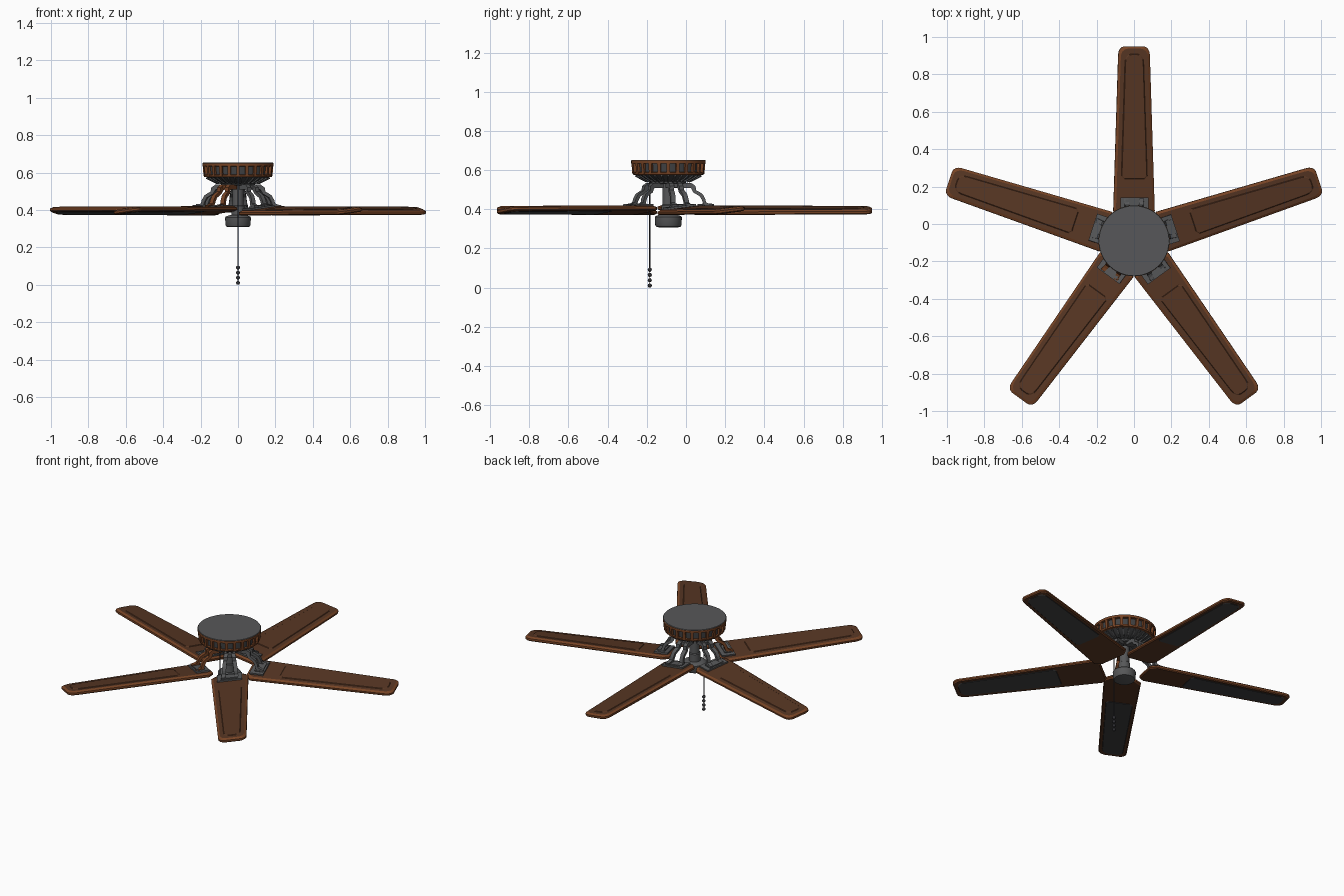
import bpy, bmesh, math
from mathutils import Matrix, Vector

if "Cube" in bpy.data.objects:
    bpy.data.objects.remove(bpy.data.objects["Cube"])

CY = -0.09                      # fan axis
BLADE_Z = 0.396
PITCH = math.radians(7)
ANGLES = [90, 18, -54, -126, 162]


def mat(name, rgb):
    m = bpy.data.materials.new(name)
    m.diffuse_color = (*rgb, 1)
    m.use_nodes = True
    m.node_tree.nodes["Principled BSDF"].inputs["Base Color"].default_value = m.diffuse_color
    return m


WOOD = mat("dark_wood", (0.095, 0.037, 0.017))
TRIM = mat("red_brown_trim", (0.18, 0.056, 0.018))
METAL = mat("grey_metal", (0.095, 0.097, 0.10))
DARK = mat("charcoal", (0.052, 0.053, 0.055))
CHAIN = mat("chain_black", (0.03, 0.03, 0.035))


def finish(name, bm, mats, matrix=None, smooth=False):
    bmesh.ops.recalc_face_normals(bm, faces=bm.faces[:])
    me = bpy.data.meshes.new(name)
    bm.to_mesh(me)
    bm.free()
    ob = bpy.data.objects.new(name, me)
    bpy.context.collection.objects.link(ob)
    for m in mats:
        me.materials.append(m)
    if matrix:
        ob.matrix_world = matrix
    if smooth:
        bpy.ops.object.select_all(action='DESELECT')
        ob.select_set(True)
        bpy.context.view_layer.objects.active = ob
        bpy.ops.object.shade_smooth_by_angle(angle=math.radians(35))
    return ob


def loft(bm, rings):
    """Skin a stack of closed rings and cap both ends."""
    vs = [[bm.verts.new(p) for p in r] for r in rings]
    for a, b in zip(vs, vs[1:]):
        for i in range(len(a)):
            j = (i + 1) % len(a)
            bm.faces.new((a[i], a[j], b[j], b[i]))
    bm.faces.new(vs[0])
    bm.faces.new(vs[-1])


def lathe(name, profile, m, y=CY, seg=48):
    bm = bmesh.new()
    loft(bm, [[(r * math.cos(2 * math.pi * i / seg), r * math.sin(2 * math.pi * i / seg), z)
               for i in range(seg)] for r, z in profile])
    return finish(name, bm, [m], Matrix.Translation((0, y, 0)), True)


def box(bm, size, matrix):
    bmesh.ops.create_cube(bm, size=1, matrix=matrix @ Matrix.Diagonal((*size, 1)))


def half_width(r):
    return 0.11 - 0.025 * (r - 0.18) / 0.86


def outline(r0, r1, w_in, chamfer, inset, z):
    """Tapered board outline with cut root corners and rounded tip corners."""
    a, b, c = r0 + inset, r1 - inset, 0.045
    half = [(a, half_width(a) - w_in - inset - chamfer), (a + chamfer, half_width(a) - w_in - inset)]
    wb = half_width(b) - w_in - inset
    for k in range(5):
        t = math.radians(90 - 22.5 * k)
        half.append((b - c + c * math.cos(t), wb - 0.035 + 0.035 * math.sin(t)))
    return [(x, y, z) for x, y in half] + [(x, -y, z) for x, y in reversed(half)]


# motor housing: cap, dark drum, trim bands and ribs, vented underside
lathe("motor_cap", [(0.186, 0.645), (0.189, 0.65), (0.187, 0.653)], METAL)
lathe("motor_drum", [(0.172, 0.58), (0.176, 0.647)], DARK)
lathe("upper_band", [(0.18, 0.633), (0.19, 0.635), (0.19, 0.649), (0.18, 0.65)], TRIM)
lathe("lower_band", [(0.17, 0.575), (0.181, 0.577), (0.184, 0.588), (0.176, 0.59)], TRIM)
bm = bmesh.new()
for i in range(24):
    box(bm, (0.016, 0.017, 0.056), Matrix.Rotation(math.tau * i / 24, 4, 'Z')
        @ Matrix.Translation((0.1785, 0, 0.61)) @ Matrix.Rotation(math.radians(5), 4, 'Y'))
finish("housing_ribs", bm, [TRIM], Matrix.Translation((0, CY, 0)))
lathe("motor_underside", [(0.06, 0.535), (0.10, 0.545), (0.135, 0.555), (0.172, 0.577)], DARK)
bm = bmesh.new()
for i in range(30):
    box(bm, (0.065, 0.008, 0.010), Matrix.Rotation(math.tau * i / 30, 4, 'Z')
        @ Matrix.Translation((0.14, 0, 0.557)) @ Matrix.Rotation(math.radians(-27), 4, 'Y'))
finish("underside_fins", bm, [METAL], Matrix.Translation((0, CY, 0)))
lathe("rotor_plate", [(0.085, 0.53), (0.09, 0.535), (0.09, 0.548)], METAL)

# central stem and switch housing
lathe("stem", [(0.035, 0.36), (0.035, 0.42), (0.03, 0.425), (0.03, 0.54)], METAL, seg=24)
lathe("switch_housing", [(0.05, 0.308), (0.062, 0.311), (0.067, 0.32), (0.069, 0.36),
                         (0.064, 0.366), (0.045, 0.372)], METAL)

# bracket side profile (radius, height): centre line of the curved arm
ARM = [(0.055, 0.522), (0.115, 0.522), (0.128, 0.512), (0.134, 0.492), (0.15, 0.483),
       (0.168, 0.472), (0.18, 0.45), (0.186, 0.43), (0.205, 0.42), (0.225, 0.416)]


def arm_rings(side):
    rings = []
    for i, (r, z) in enumerate(ARM):
        p, q = Vector(ARM[max(i - 1, 0)]), Vector(ARM[min(i + 1, len(ARM) - 1)])
        d = (q - p).normalized()
        n = Vector((-d.y, d.x)) * (0.013 if i < 3 else 0.009)
        y = side * (0.02 + 0.022 * i / (len(ARM) - 1))
        h = 0.012
        rings.append([(r + n.x, y - h, z + n.y), (r + n.x, y + h, z + n.y),
                      (r - n.x, y + h, z - n.y), (r - n.x, y - h, z - n.y)])
    return rings


for k, ang in enumerate(ANGLES):
    base = Matrix.Translation((0, CY, 0)) @ Matrix.Rotation(math.radians(ang), 4, 'Z')
    tilt = base @ Matrix.Translation((0, 0, BLADE_Z)) @ Matrix.Rotation(PITCH, 4, 'X')

    # blade board with coloured rim
    bm = bmesh.new()
    loft(bm, [outline(0.13, 1.04, 0, 0.03, i, z) for i, z in
              [(0.006, -0.0125), (0, -0.007), (0, 0.004), (0.013, 0.0125)]])
    bm.normal_update()
    for f in bm.faces:
        f.material_index = 0 if len(f.verts) > 4 else 1
    finish(f"blade_{k + 1}", bm, [WOOD, TRIM], tilt)

    # raised top panel and dark underside panel
    bm = bmesh.new()
    loft(bm, [outline(0.33, 1.0, 0.035, 0.015, i, z) for i, z in [(0, 0.012), (0.004, 0.0155)]])
    finish(f"blade_top_panel_{k + 1}", bm, [WOOD], tilt)
    bm = bmesh.new()
    loft(bm, [outline(0.40, 1.015, 0.022, 0.015, i, z) for i, z in [(0.003, -0.0145), (0, -0.012)]])
    finish(f"blade_bottom_panel_{k + 1}", bm, [DARK], tilt)

    # bracket: clamp plate on the blade and twin curved arms
    bm = bmesh.new()
    box(bm, (0.085, 0.15, 0.010), Matrix.Translation((0.19, 0, 0.017)))
    box(bm, (0.05, 0.10, 0.012), Matrix.Translation((0.197, 0, 0.023)))
    finish(f"bracket_plate_{k + 1}", bm, [METAL], tilt)
    bm = bmesh.new()
    for s in (-1, 1):
        loft(bm, arm_rings(s))
    box(bm, (0.06, 0.07, 0.022), Matrix.Translation((0.09, 0, 0.522)))
    finish(f"bracket_arm_{k + 1}", bm, [TRIM if ang == -126 else METAL], base)

# pull chain with beads
lathe("pull_chain", [(0.003, 0.08), (0.003, 0.56)], CHAIN, y=-0.185, seg=8)
bm = bmesh.new()
for z in (0.0105, 0.038, 0.065, 0.092):
    bmesh.ops.create_uvsphere(bm, u_segments=12, v_segments=8, radius=0.0105,
                              matrix=Matrix.Translation((0, -0.185, z)))
box(bm, (0.004, 0.004, 0.08), Matrix.Translation((0, -0.185, 0.05)))
finish("chain_beads", bm, [CHAIN], smooth=True)
